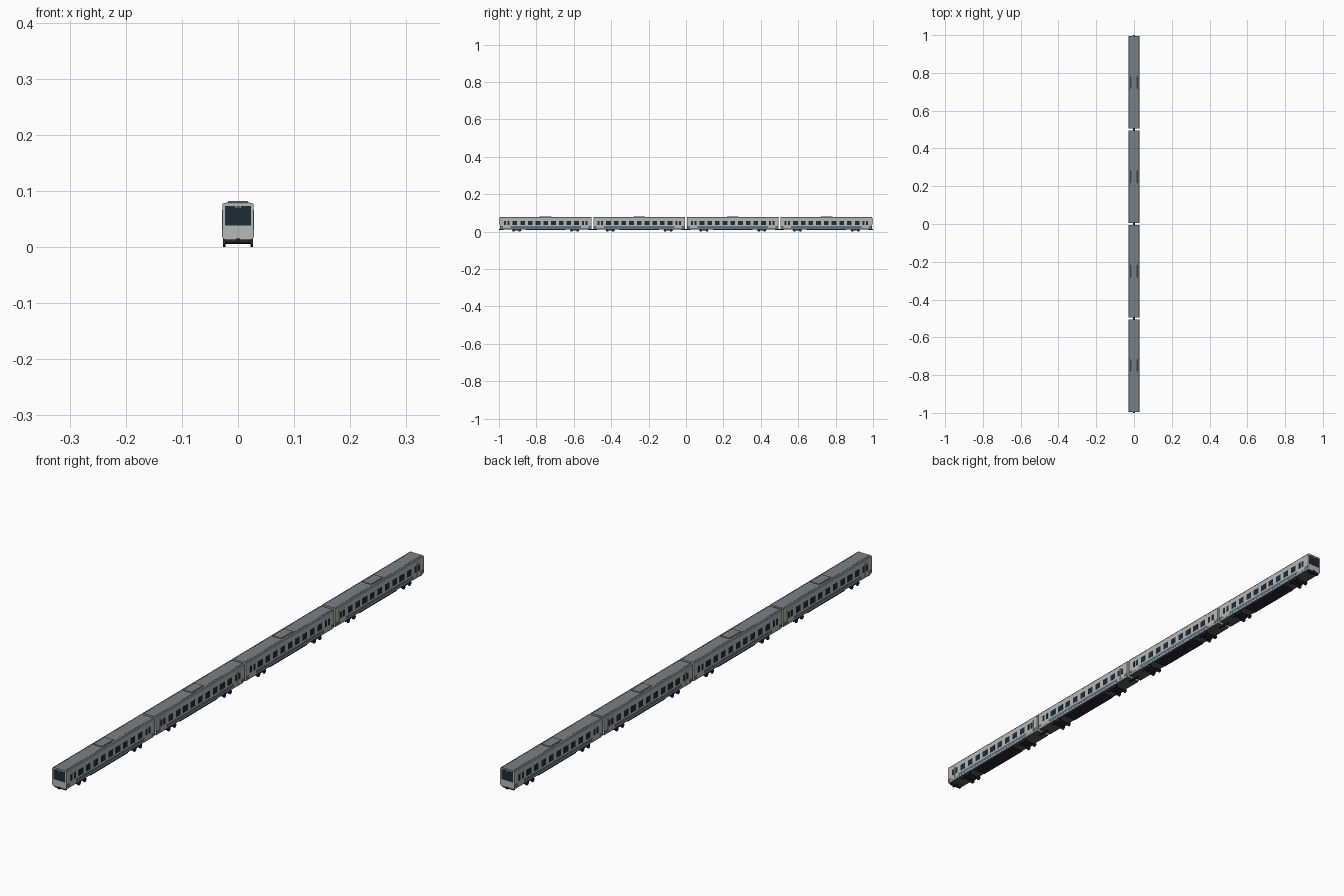
import bpy, bmesh, math
from mathutils import Matrix

if "Cube" in bpy.data.objects:
    bpy.data.objects.remove(bpy.data.objects["Cube"])


def material(name, rgb):
    m = bpy.data.materials.new(name)
    m.diffuse_color = (*rgb, 1)
    m.use_nodes = True
    m.node_tree.nodes["Principled BSDF"].inputs["Base Color"].default_value = m.diffuse_color
    return m


SHELL = material("silver", (0.48, 0.48, 0.47))
ROOF = material("slate", (0.19, 0.22, 0.24))
GLASS = material("glass", (0.012, 0.025, 0.035))
BLUE = material("blue", (0.10, 0.17, 0.24))
DARK = material("dark", (0.02, 0.022, 0.028))
FLOOR = material("floor_grey", (0.10, 0.10, 0.10))
LAMP = material("lamp", (0.85, 0.85, 0.8))

CARS = (-0.75, -0.25, 0.25, 0.75)
HALF = 0.2455      # half length of a car body
WIDE = 0.0278      # half width of a car body


def box(bm, x, y, z):
    """Add a box given (min, max) on each axis."""
    size = [b - a for a, b in (x, y, z)]
    mid = [(a + b) / 2 for a, b in (x, y, z)]
    bmesh.ops.create_cube(bm, size=1, matrix=Matrix.Translation(mid) @ Matrix.Diagonal((*size, 1)))


def both_sides(bm, x, y, z):
    box(bm, x, y, z)
    box(bm, (-x[1], -x[0]), y, z)


def extrude(bm, half_profile, y0, y1):
    """Extrude a mirrored (x, z) half profile along y."""
    pts = half_profile + [(-x, z) for x, z in reversed(half_profile)]
    face = bm.faces.new([bm.verts.new((x, y0, z)) for x, z in pts])
    geo = bmesh.ops.extrude_face_region(bm, geom=[face])["geom"]
    bmesh.ops.translate(bm, vec=(0, y1 - y0, 0), verts=[v for v in geo if isinstance(v, bmesh.types.BMVert)])


def part(name, bm, mat, places=CARS):
    """Turn the bmesh into one shared mesh placed once per car."""
    bmesh.ops.recalc_face_normals(bm, faces=bm.faces)
    me = bpy.data.meshes.new(name)
    bm.to_mesh(me)
    bm.free()
    me.materials.append(mat)
    for i, y in enumerate(places):
        ob = bpy.data.objects.new(f"{name}_{i + 1}", me)
        ob.location.y = y
        bpy.context.collection.objects.link(ob)


# Car body with rounded shoulders
bm = bmesh.new()
extrude(bm, [(0.0255, 0.0145), (0.0272, 0.0165), (WIDE, 0.020), (WIDE, 0.0735),
             (0.0272, 0.0762), (0.0255, 0.0775)], -HALF, HALF)
part("car_body", bm, SHELL)

# Roof skin
bm = bmesh.new()
extrude(bm, [(WIDE + 0.0003, 0.0735), (0.0275, 0.0765), (0.0258, 0.0782), (0.021, 0.0790)], -HALF, HALF)
part("roof", bm, ROOF)

# Roof equipment box and roof ribs
bm = bmesh.new()
extrude(bm, [(0.0175, 0.0785), (0.0175, 0.0808), (0.0165, 0.0818)], -0.032, 0.032)
part("roof_unit", bm, ROOF)
bm = bmesh.new()
both_sides(bm, (0.0205, 0.0213), (-HALF, HALF), (0.0785, 0.0795))
part("roof_rail", bm, ROOF)

# Side windows
bm = bmesh.new()
for i in range(-4, 5):
    y = i * 0.0412
    both_sides(bm, (0.027, 0.0282), (y - 0.0125, y + 0.0125), (0.036, 0.058))
part("side_windows", bm, GLASS)

# Double doors near each end, with narrow panes
doors, panes = bmesh.new(), bmesh.new()
for s in (-1, 1):
    for k in (-1, 1):
        y = s * 0.208 + k * 0.0092
        both_sides(doors, (0.027, 0.0282), (y - 0.0087, y + 0.0087), (0.019, 0.066))
        both_sides(panes, (0.027, 0.0285), (y - 0.0052, y + 0.0052), (0.036, 0.058))
part("doors", doors, SHELL)
part("door_windows", panes, GLASS)

# Blue band under the windows
bm = bmesh.new()
for y in ((-HALF, -0.2275), (-0.1885, 0.1885), (0.2275, HALF)):
    both_sides(bm, (0.027, 0.0281), y, (0.0195, 0.030))
part("blue_band", bm, BLUE)

# Floor pan and underfloor equipment
bm = bmesh.new()
box(bm, (-0.025, 0.025), (-0.243, 0.243), (0.0125, 0.016))
part("underframe", bm, FLOOR)
bm = bmesh.new()
box(bm, (-0.0225, 0.0225), (-0.105, 0.105), (0.008, 0.014))
part("equipment_box", bm, DARK)

# Bogies: frame, bolster, axles and wheels
frame, wheels = bmesh.new(), bmesh.new()
for y in (-0.155, 0.155):
    both_sides(frame, (0.0195, 0.0215), (y - 0.026, y + 0.026), (0.006, 0.010))
    box(frame, (-0.0215, 0.0215), (y - 0.007, y + 0.007), (0.006, 0.014))
    for dy in (-0.016, 0.016):
        turn = Matrix.Rotation(math.pi / 2, 4, 'Y')
        for x, r, depth in ((-0.0243, 0.0075, 0.0045), (0.0243, 0.0075, 0.0045), (0, 0.002, 0.046)):
            bmesh.ops.create_cone(wheels, cap_ends=True, segments=16, radius1=r, radius2=r, depth=depth,
                                  matrix=Matrix.Translation((x, y + dy, 0.0075)) @ turn)
part("bogie_frames", frame, DARK)
part("wheelsets", wheels, DARK)

# Couplers at both ends of each car
bm = bmesh.new()
for s in (-1, 1):
    y = sorted((s * 0.225, s * 0.25))
    box(bm, (-0.004, 0.004), y, (0.010, 0.0155))
part("couplers", bm, DARK)

# Cab ends of the train
for name, mat, x, z, d in (("windscreen", GLASS, 0.023, (0.038, 0.0735), 0.0008),
                           ("cab_apron", DARK, 0.0225, (0.008, 0.0145), -0.004)):
    bm = bmesh.new()
    for s in (-1, 1):
        box(bm, (-x, x), sorted((s * 0.985, s * (0.9955 + d))), z)
    part(name, bm, mat, (0,))

# Small marker lamps at the top of each windscreen
bm = bmesh.new()
for s in (-1, 1):
    for x in (-0.004, 0, 0.004):
        box(bm, (x - 0.0012, x + 0.0012), sorted((s * 0.995, s * 0.9968)), (0.0705, 0.072))
part("marker_lamps", bm, LAMP, (0,))
